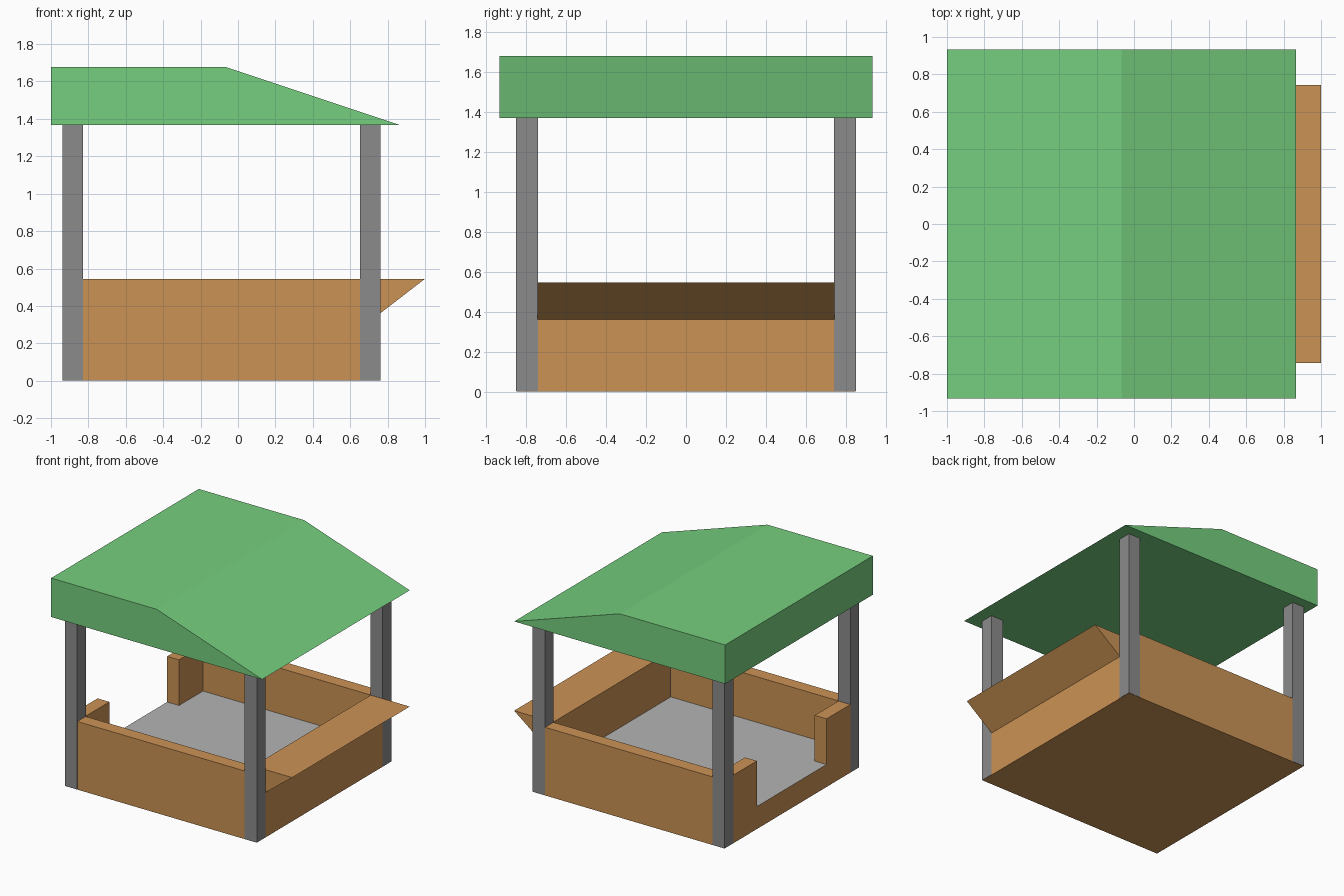
import bpy, bmesh

if "Cube" in bpy.data.objects:
    bpy.data.objects.remove(bpy.data.objects["Cube"])

X0, X1, Y = -0.935, 0.76, 0.848      # footprint
T = 0.105                            # wall and post thickness
FLOOR, WALL, EAVE, TOP = 0.18, 0.545, 1.367, 1.678


def material(name, rgb):
    m = bpy.data.materials.new(name)
    m.diffuse_color = (*rgb, 1)
    m.use_nodes = True
    m.node_tree.nodes["Principled BSDF"].inputs["Base Color"].default_value = m.diffuse_color
    return m


wood = material("wood", (0.60, 0.29, 0.09))
green = material("green", (0.18, 0.62, 0.21))
grey = material("post_grey", (0.26, 0.26, 0.26))
pale = material("floor_grey", (0.46, 0.46, 0.46))


def prism(name, profile, y0, y1, *mats):
    """Extrude an x-z profile along y."""
    bm = bmesh.new()
    face = bm.faces.new([bm.verts.new((x, y0, z)) for x, z in profile])
    ext = bmesh.ops.extrude_face_region(bm, geom=[face])["geom"]
    verts = [v for v in ext if isinstance(v, bmesh.types.BMVert)]
    bmesh.ops.translate(bm, verts=verts, vec=(0, y1 - y0, 0))
    bmesh.ops.recalc_face_normals(bm, faces=bm.faces)
    me = bpy.data.meshes.new(name)
    bm.to_mesh(me)
    bm.free()
    for m in mats:
        me.materials.append(m)
    ob = bpy.data.objects.new(name, me)
    bpy.context.collection.objects.link(ob)
    return ob


def box(name, x0, x1, y0, y1, z0, z1, *mats):
    return prism(name, [(x0, z0), (x1, z0), (x1, z1), (x0, z1)], y0, y1, *mats)


# base block with a pale floor on top
base = box("base", X0, X1, -Y, Y, 0, FLOOR, wood, pale)
for p in base.data.polygons:
    if p.normal.z > 0.9:
        p.material_index = 1

# side walls, posts and the short walls beside the entrance
e = 0.002                            # posts sit slightly proud of the base
for s, side in ((-1, "front"), (1, "back")):
    ya, yb = sorted((s * Y, s * (Y - T)))
    box(side + "_wall", X0 + T, X1 - T, ya, yb, FLOOR, WALL, wood)
    for x, end in ((X0, "left"), (X1 - T, "right")):
        box(f"{side}_{end}_post", x - e, x + T + e, ya - e, yb + e, e, EAVE, grey)
    ya, yb = sorted((s * 0.44, s * (Y - T)))
    box(side + "_entrance_wall", X0, X0 + T, ya, yb, FLOOR, WALL, wood)

# counter wall and its wedge-shaped shelf
box("counter_wall", X1 - T, X1, T - Y, Y - T, FLOOR, WALL, wood)
prism("counter_shelf", [(X1, 0.36), (1.0, WALL), (X1, WALL)], T - Y, Y - T, wood)

# roof: flat half, then sloping down over the counter
prism("roof", [(-1, EAVE), (0.867, EAVE), (-0.067, TOP), (-1, TOP)], -0.933, 0.933, green)
